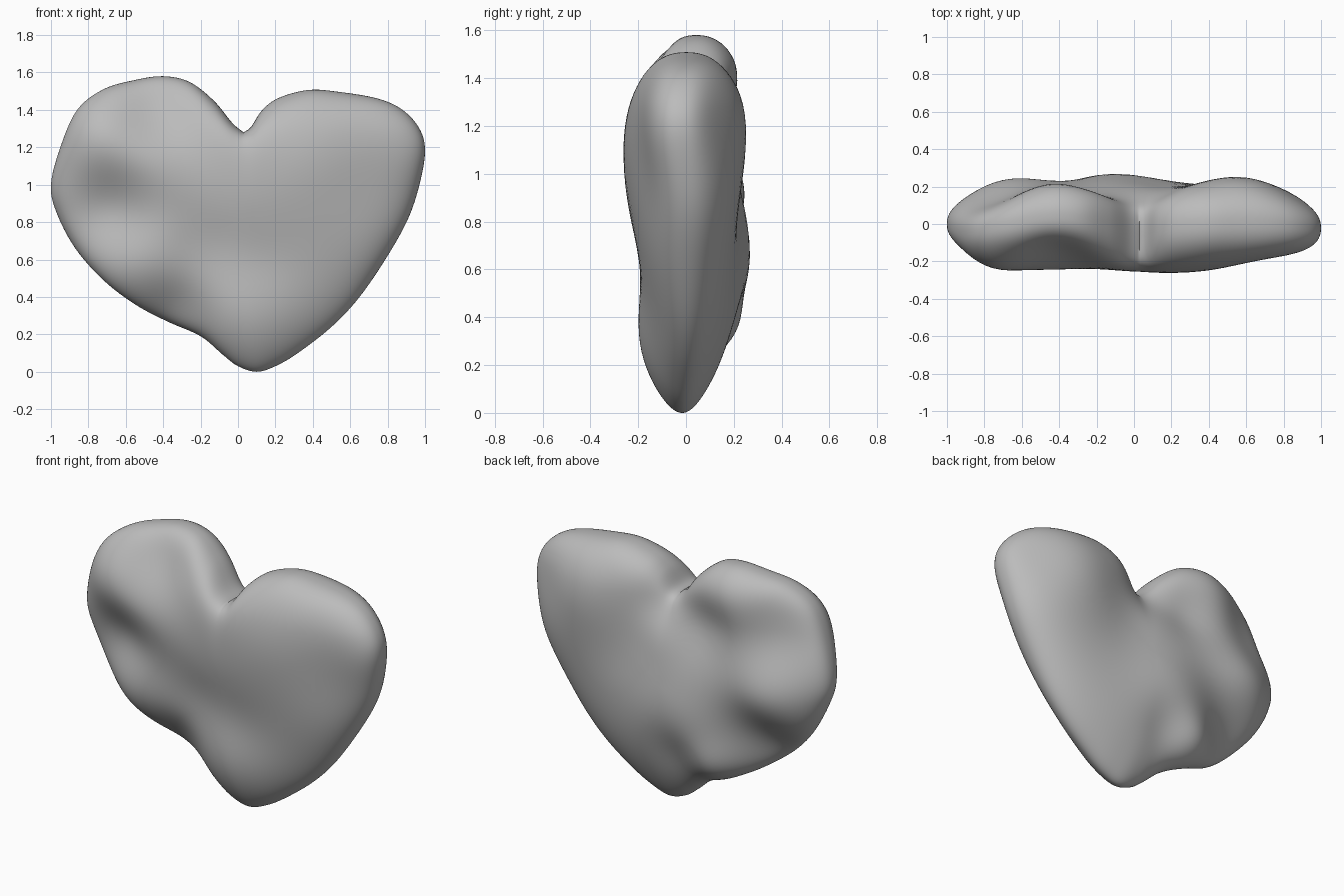
import bpy
import bmesh
import math
from mathutils import Vector

default = bpy.data.objects.get("Cube")
if default:
    bpy.data.objects.remove(default)

# Heart outline (x, z), clockwise, starting at the sharp notch
OUTLINE = [
    (.03, 1.28), (.07, 1.31), (.13, 1.4), (.22, 1.465), (.38, 1.507), (.55, 1.495),
    (.75, 1.46), (.88, 1.4), (.97, 1.3), (1, 1.18), (.97, 1), (.91, .82), (.8, .62),
    (.65, .4), (.5, .24), (.32, .1), (.2, .03), (.1, 0), (0, .03), (-.08, .09),
    (-.2, .19), (-.38, .27), (-.55, .36), (-.72, .49), (-.87, .66), (-.97, .85),
    (-1, 1), (-.95, 1.2), (-.86, 1.4), (-.72, 1.51), (-.55, 1.56), (-.4, 1.58),
    (-.26, 1.55), (-.13, 1.45), (-.03, 1.33)]
CENTRE = Vector((.04, .8))

# Soft dents and swellings: x, z, radius, front shift, back shift (along y)
BUMPS = [
    (.1, 1.02, .3, -.04, 0),
    (.4, 1.15, .2, -.02, .01),
    (-.5, 1.12, .16, -.04, 0),
    (-.68, .86, .16, .09, .04),
    (-.6, .62, .17, -.02, -.06),
    (-.7, .48, .13, 0, -.05),
    (-.2, .65, .16, .04, 0),
    (.1, .58, .16, .025, 0),
    (-.32, .32, .13, .07, .07),
    (-.08, .36, .12, 0, -.03),
    (.05, .35, .2, -.01, 0),
    (-.42, 1.45, .17, .08, .05),
    (-.76, 1.27, .17, -.07, -.06),
    (.95, 1.2, .2, -.02, -.06),
    (.8, 1, .22, .04, .02),
    (.45, .5, .25, .03, 0),
    (-.1, .65, .22, 0, .06),
    (.2, .95, .16, 0, -.02),
    (-.25, 1.22, .14, 0, -.06),
    (.2, 1.18, .15, 0, -.02),
    (.62, 1.25, .22, 0, .05),
    (-.65, .88, .18, 0, .03),
    (.1, .1, .2, -.02, -.01),
    (.03, 1.28, .12, -.01, -.07)]
FRONT, BACK = -.215, .21
STEPS, RINGS, SPREAD = 6, 28, 12


def spline(points):
    """Smooth closed path that keeps its first point sharp."""
    pts = [Vector(p) - CENTRE for p in points]
    pts.append(pts[0])
    padded = [pts[0] * 2 - pts[1]] + pts + [pts[-1] * 2 - pts[-2]]
    path = []
    for a, b, c, d in zip(padded, padded[1:], padded[2:], padded[3:]):
        for k in range(STEPS):
            t = k / STEPS
            path.append(b + (c - a) * t / 2 + (a * 2 - b * 5 + c * 4 - d) * t**2 / 2
                        + (b * 3 - a - c * 3 + d) * t**3 / 2)
    return path


def soften(path):
    """Average each point with its neighbours, so inner rings lose the notch."""
    n = len(path)
    window = range(-SPREAD, SPREAD + 1)
    return [sum((path[(i + k) % n] for k in window), Vector((0, 0))) / len(window)
            for i in range(n)]


def depth(x, z, s, side):
    """y of the front (side -1) or back (side 1) at ring scale s."""
    front, back = FRONT, BACK
    for bx, bz, r, df, db in BUMPS:
        w = math.exp(-((x - bx)**2 + (z - bz)**2) / (2 * r * r))
        front += df * w
        back += db * w
    # The rim is blunt on the lobes and tapers towards the bottom tip
    height = min(max(z / 1.3, 0), 1)
    power = 2.1 + 3.9 * height
    half = (back - front) / 2 * max(0, 1 - s**power)**(.5 - .08 * height)
    return (front + back) / 2 + side * half


# Concentric rings from rim to middle on each face
rim = spline(OUTLINE)
core = soften(rim)
n = len(rim)
bm = bmesh.new()


def ring(s, side):
    keep = s**7
    verts = []
    for edge, inner in zip(rim, core):
        p = CENTRE + (edge * keep + inner * (1 - keep)) * s
        verts.append(bm.verts.new((p.x, depth(p.x, p.y, s, side), p.y)))
    return verts


def bridge(a, b):
    for i in range(n):
        j = (i + 1) % n
        bm.faces.new((a[i], a[j], b[j], b[i]))


rim_ring = ring(1, 0)
for side in (-1, 1):
    last = rim_ring
    for k in range(1, RINGS):
        # Rings crowd towards the rim, where the surface turns fastest
        new = ring(math.cos(math.pi / 2 * (k / RINGS)**1.4), side)
        bridge(last, new)
        last = new
    hub = bm.verts.new((CENTRE.x, depth(CENTRE.x, CENTRE.y, 0, side), CENTRE.y))
    for i in range(n):
        bm.faces.new((last[i], last[(i + 1) % n], hub))
bmesh.ops.recalc_face_normals(bm, faces=bm.faces)

mesh = bpy.data.meshes.new("heart_stone")
bm.to_mesh(mesh)
bm.free()
heart = bpy.data.objects.new("heart_stone", mesh)
bpy.context.collection.objects.link(heart)

# Plain grey stone
grey = bpy.data.materials.new("stone_grey")
grey.use_nodes = True
colour = (.5, .5, .5, 1)
grey.diffuse_color = colour
grey.node_tree.nodes["Principled BSDF"].inputs["Base Color"].default_value = colour
mesh.materials.append(grey)

bpy.context.view_layer.objects.active = heart
heart.select_set(True)
bpy.ops.object.shade_smooth_by_angle(angle=math.radians(60))
